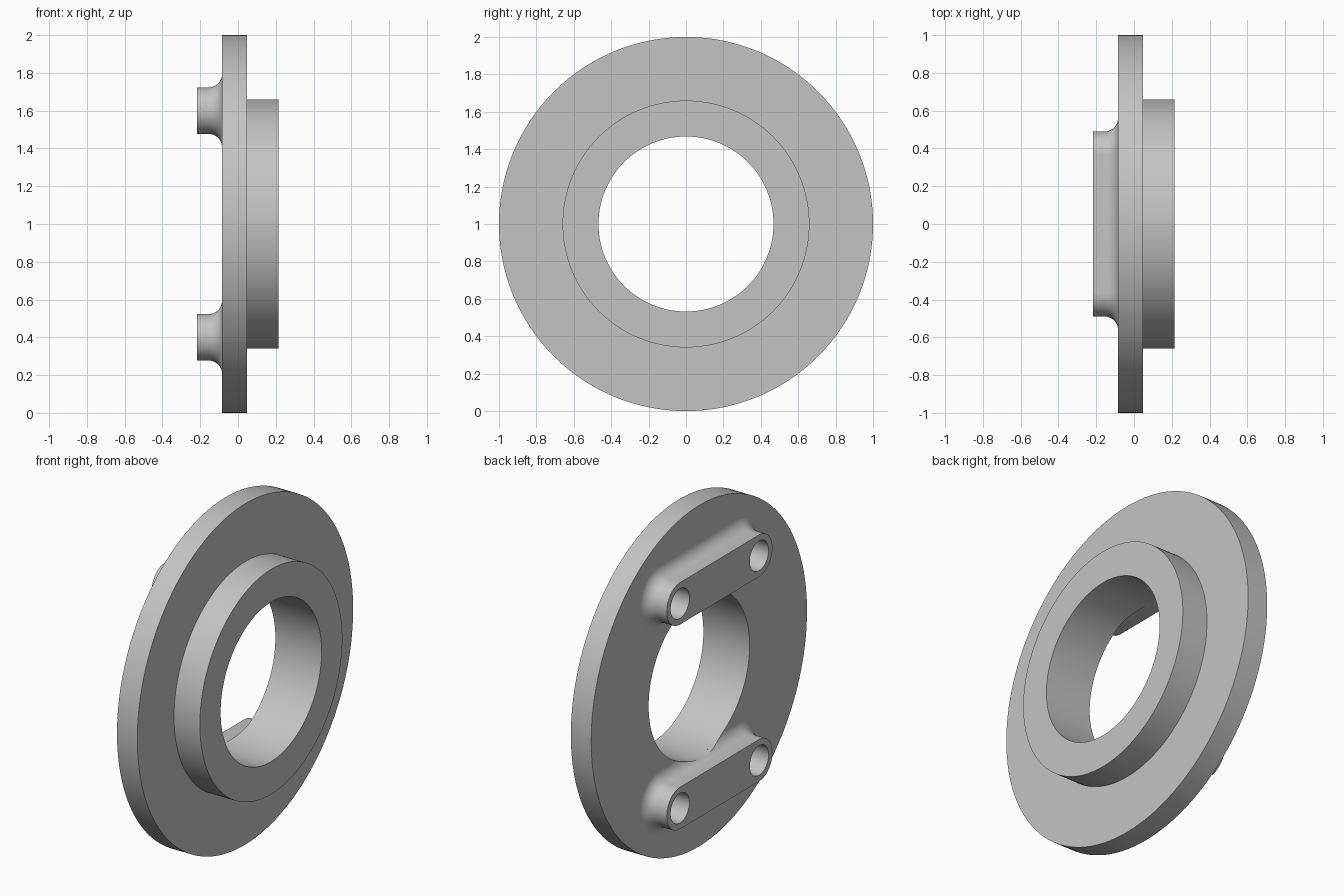
import bpy, bmesh, math
from mathutils import Matrix, Vector

cube = bpy.data.objects.get("Cube")
if cube:
    bpy.data.objects.remove(cube, do_unlink=True)

SEG = 128
CENTRE = Vector((0, 0, 1))
PLATE_BACK, PLATE_FRONT, HUB_FRONT = -0.085, 0.047, 0.215
PLATE_R, HUB_R, BORE_R = 1.0, 0.66, 0.468
BAR_BACK, BAR_R, BAR_Y, BAR_Z = -0.218, 0.123, 0.367, 0.6
FILLET, HOLE_R = 0.07, 0.087

grey = bpy.data.materials.new("plain_grey")
grey.use_nodes = True
colour = (0.55, 0.55, 0.55, 1)
grey.diffuse_color = colour
grey.node_tree.nodes["Principled BSDF"].inputs["Base Color"].default_value = colour


def make_object(name, bm):
    bmesh.ops.recalc_face_normals(bm, faces=bm.faces)
    mesh = bpy.data.meshes.new(name)
    bm.to_mesh(mesh)
    bm.free()
    mesh.materials.append(grey)
    obj = bpy.data.objects.new(name, mesh)
    bpy.context.collection.objects.link(obj)
    return obj


def activate(obj):
    bpy.ops.object.select_all(action='DESELECT')
    obj.select_set(True)
    bpy.context.view_layer.objects.active = obj


def smooth(obj):
    activate(obj)
    bpy.ops.object.shade_smooth_by_angle(angle=math.radians(30))


def cut_cylinder(obj, centre, radius, segments):
    """Drill a round hole along x through an object."""
    bm = bmesh.new()
    place = Matrix.Translation(centre) @ Matrix.Rotation(math.pi / 2, 4, 'Y')
    bmesh.ops.create_cone(bm, cap_ends=True, segments=segments, radius1=radius,
                          radius2=radius, depth=1, matrix=place)
    cutter = make_object("hole_cutter", bm)
    cutter.hide_render = True
    mod = obj.modifiers.new("hole", 'BOOLEAN')
    mod.operation, mod.solver, mod.object = 'DIFFERENCE', 'EXACT', cutter
    activate(obj)
    bpy.ops.object.modifier_apply(modifier=mod.name)
    bpy.data.objects.remove(cutter, do_unlink=True)


# Flange: stepped ring profile turned about the x axis
bm = bmesh.new()
profile = [(PLATE_BACK, BORE_R), (PLATE_BACK, PLATE_R), (PLATE_FRONT, PLATE_R),
           (PLATE_FRONT, HUB_R), (HUB_FRONT, HUB_R), (HUB_FRONT, BORE_R)]
verts = [bm.verts.new((x, 0, 1 + r)) for x, r in profile]
edges = [bm.edges.new((v, verts[i - 1])) for i, v in enumerate(verts)]
bmesh.ops.spin(bm, geom=verts + edges, cent=CENTRE, axis=(1, 0, 0),
               angle=math.tau, steps=SEG, use_merge=True)
bmesh.ops.remove_doubles(bm, verts=bm.verts, dist=1e-5)
smooth(make_object("flange_with_hub", bm))


def bar_outline(bm, x, radius, z):
    """Round-ended outline lying across the plate."""
    loop = []
    for end in (0, 1):
        for i in range(25):
            a = math.pi * (end + i / 24)
            y = (BAR_Y if end == 0 else -BAR_Y) + radius * math.sin(a)
            loop.append(bm.verts.new((x, y, z + radius * math.cos(a))))
    return loop


# Round-ended bars with a concave fillet against the plate
for name, side in (("upper_bar", 1), ("lower_bar", -1)):
    z = 1 + side * BAR_Z
    bm = bmesh.new()
    loops = [bar_outline(bm, BAR_BACK, BAR_R, z)]
    for i in range(11):
        a = math.pi / 2 * i / 10
        loops.append(bar_outline(bm, PLATE_BACK - FILLET * (1 - math.sin(a)),
                                 BAR_R + FILLET * (1 - math.cos(a)), z))
    for low, high in zip(loops, loops[1:]):
        for i in range(len(low)):
            bm.faces.new((low[i - 1], low[i], high[i], high[i - 1]))
    bm.faces.new(loops[0])
    bm.faces.new(loops[-1])
    bar = make_object(name, bm)
    # Trim the fillet to the bore, then drill the two end holes
    cut_cylinder(bar, CENTRE, BORE_R, SEG)
    for y in (-BAR_Y, BAR_Y):
        cut_cylinder(bar, Vector((0, y, z)), HOLE_R, 48)
    smooth(bar)
